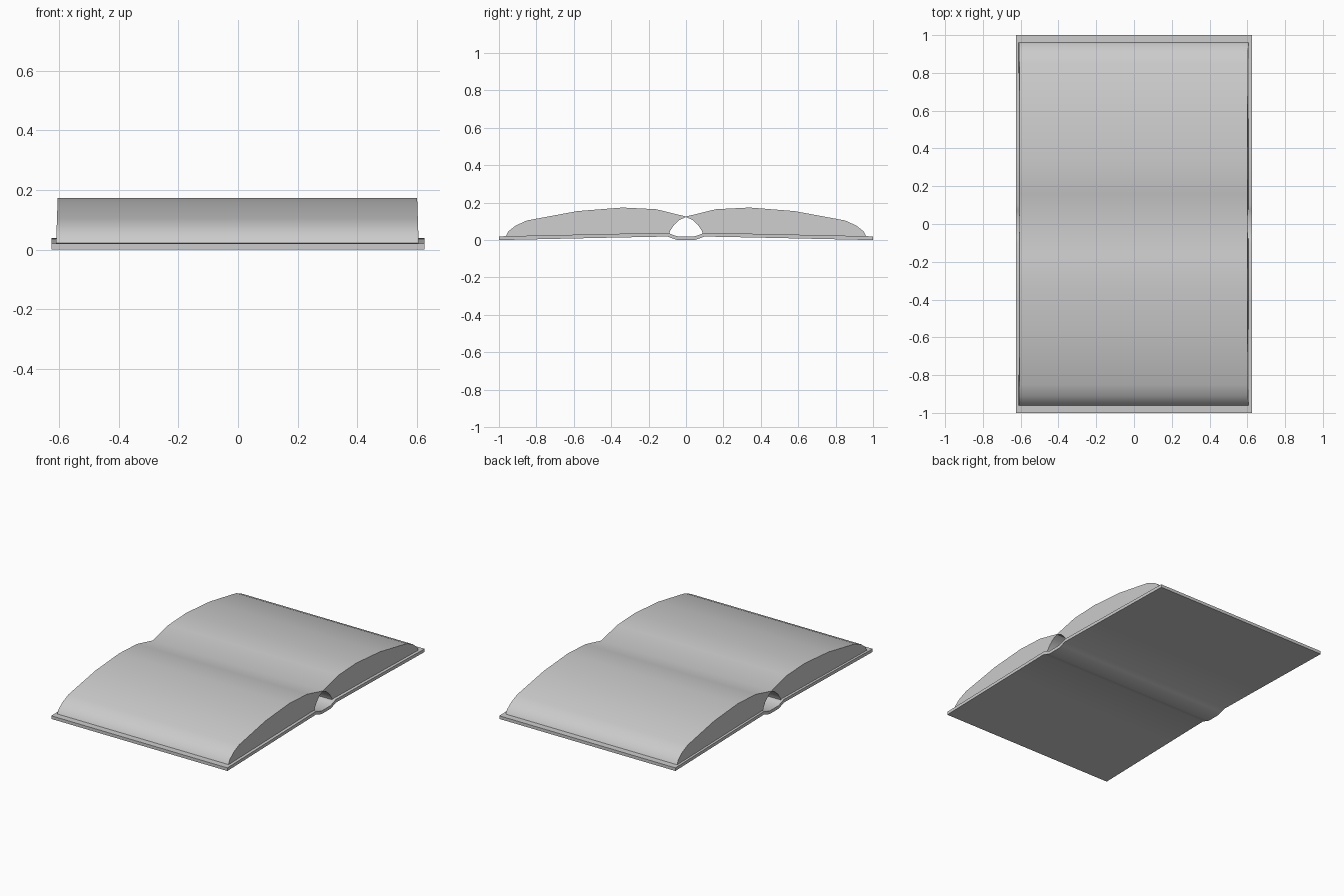
import bpy
import bmesh
import math

cube = bpy.data.objects.get("Cube")
if cube:
    bpy.data.objects.remove(cube, do_unlink=True)

grey = bpy.data.materials.new("plain grey")
grey.use_nodes = True
GREY = (0.6, 0.6, 0.6, 1)
grey.diffuse_color = GREY
grey.node_tree.nodes["Principled BSDF"].inputs["Base Color"].default_value = GREY


def mirrored(half):
    """Turn a half profile, listed from the middle outward, into a full one."""
    return [(-y, z) for y, z in reversed(half) if y > 0] + half


def extrude_profile(name, upper, lower, half_width, taper=0.0, shift=0.0):
    """Extrude a closed (y, z) profile along x, narrowing with height by taper."""
    outline = mirrored(upper) + mirrored(lower)[::-1]
    bm = bmesh.new()
    rings = []
    for side in (-1, 1):
        rings.append([bm.verts.new((side * (half_width - taper * z) + shift, y, z))
                      for y, z in outline])
    for ring in rings:
        bm.faces.new(ring)
    for i in range(len(outline)):
        j = (i + 1) % len(outline)
        bm.faces.new((rings[0][i], rings[0][j], rings[1][j], rings[1][i]))
    bmesh.ops.recalc_face_normals(bm, faces=bm.faces)
    mesh = bpy.data.meshes.new(name)
    bm.to_mesh(mesh)
    bm.free()
    mesh.materials.append(grey)
    obj = bpy.data.objects.new(name, mesh)
    bpy.context.collection.objects.link(obj)
    bpy.ops.object.select_all(action="DESELECT")
    obj.select_set(True)
    bpy.context.view_layer.objects.active = obj
    bpy.ops.object.shade_smooth_by_angle(angle=math.radians(35))
    return obj


# Cover: two thin boards rising slightly to a sunken spine
cover_bottom = [(0, 0), (0.045, 0), (0.07, 0.008), (0.1, 0.019),
                (0.4, 0.013), (1, 0)]
cover_top = [(y, z + 0.02) for y, z in cover_bottom]
extrude_profile("cover", cover_top, cover_bottom, 0.625)

# Pages: two bulging blocks joined at the gutter, hollow behind the spine
page_top = [(0, 0.126), (0.16, 0.165), (0.34, 0.174), (0.58, 0.155),
            (0.85, 0.105), (0.91, 0.078), (0.95, 0.046), (0.962, 0.0215)]
page_bottom = [(0, 0.123), (0.035, 0.108), (0.065, 0.08), (0.085, 0.05),
               (0.09, 0.035), (0.1, 0.038), (0.4, 0.032), (0.955, 0.0205)]
extrude_profile("pages", page_top, page_bottom, 0.609, taper=0.035, shift=-0.002)
